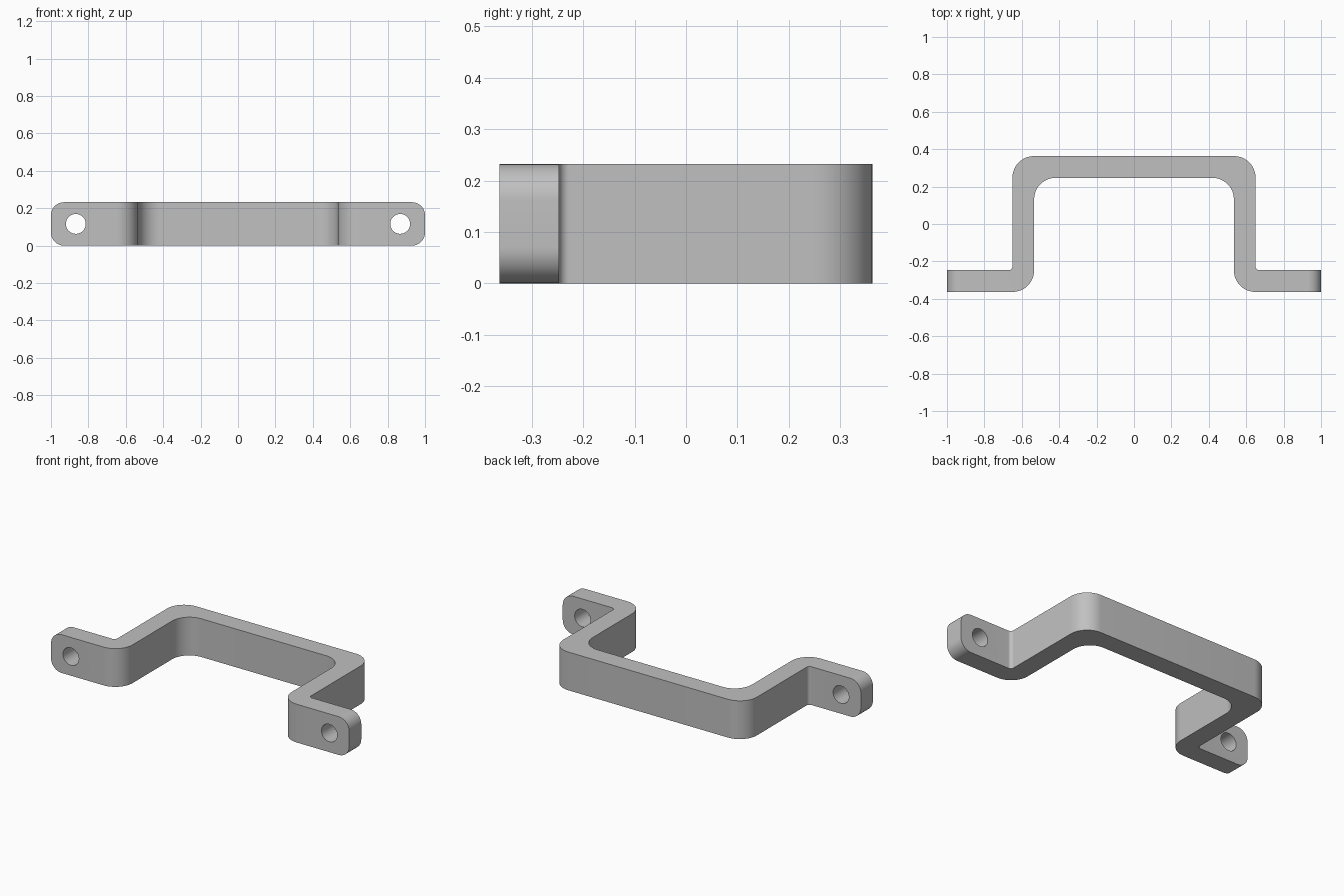
import bpy, bmesh, math
from mathutils import Vector

if "Cube" in bpy.data.objects:
    bpy.data.objects.remove(bpy.data.objects["Cube"])

HEIGHT = 0.232
HALF_DEPTH = 0.363
THICK = 0.116
LEG_X = 0.65
HOLE_X = 0.867
HOLE_R = 0.053
BEND_R = 0.115
INNER_X = LEG_X - THICK


def fillet(prev, corner, nxt, radius, steps):
    """Arc points that round a right-angle corner."""
    c = Vector(corner)
    a = (Vector(prev) - c).normalized() * radius
    b = (Vector(nxt) - c).normalized() * radius
    arc = []
    for i in range(steps + 1):
        t = math.pi / 2 * i / steps
        arc.append(c + a * (1 - math.sin(t)) + b * (1 - math.cos(t)))
    return arc


# Bent strip outline, right half, with a radius at each corner
half = [
    ((LEG_X, HALF_DEPTH), BEND_R),
    ((LEG_X, THICK - HALF_DEPTH), 0.02),
    ((1, THICK - HALF_DEPTH), 0),
    ((1, -HALF_DEPTH), 0),
    ((INNER_X, -HALF_DEPTH), BEND_R),
    ((INNER_X, HALF_DEPTH - THICK), BEND_R),
]
corners = half + [((-x, y), r) for (x, y), r in reversed(half)]
outline = []
for i, (point, radius) in enumerate(corners):
    if radius:
        before = corners[i - 1][0]
        after = corners[(i + 1) % len(corners)][0]
        outline += fillet(before, point, after, radius, 12)
    else:
        outline.append(Vector(point))

# Extrude the strip upward
bm = bmesh.new()
base = bm.faces.new([bm.verts.new((p.x, p.y, 0)) for p in outline])
top = bmesh.ops.extrude_face_region(bm, geom=[base])
moved = [v for v in top["geom"] if isinstance(v, bmesh.types.BMVert)]
bmesh.ops.translate(bm, verts=moved, vec=(0, 0, HEIGHT))
bmesh.ops.recalc_face_normals(bm, faces=bm.faces)

# Round the free ends of both mounting tabs
ends = [e for e in bm.edges
        if all(abs(v.co.x) > 0.99 for v in e.verts)
        and abs(e.verts[0].co.z - e.verts[1].co.z) < 0.001]
bmesh.ops.bevel(bm, geom=ends, offset=0.07, offset_type='OFFSET',
                segments=12, profile=0.5, affect='EDGES')
mesh = bpy.data.meshes.new("pull_handle")
bm.to_mesh(mesh)
bm.free()
handle = bpy.data.objects.new("pull_handle", mesh)
bpy.context.collection.objects.link(handle)

# Flat grey metal
metal = bpy.data.materials.new("grey_metal")
metal.use_nodes = True
colour = (0.53, 0.53, 0.53, 1)
metal.diffuse_color = colour
metal.node_tree.nodes["Principled BSDF"].inputs["Base Color"].default_value = colour
mesh.materials.append(metal)

# Screw holes through the tabs
bpy.context.view_layer.objects.active = handle
for side in (-1, 1):
    bpy.ops.mesh.primitive_cylinder_add(
        vertices=48, radius=HOLE_R, depth=THICK * 3,
        location=(side * HOLE_X, THICK / 2 - HALF_DEPTH, HEIGHT / 2),
        rotation=(math.pi / 2, 0, 0))
    cutter = bpy.context.object
    cutter.name = "hole_cutter"
    cutter.hide_render = True
    cutter.data.materials.append(metal)
    cut = handle.modifiers.new("screw_hole", 'BOOLEAN')
    cut.operation = 'DIFFERENCE'
    cut.solver = 'EXACT'
    cut.object = cutter
    bpy.context.view_layer.objects.active = handle
    bpy.ops.object.modifier_apply(modifier=cut.name)
    bpy.data.objects.remove(cutter)

# Smooth bends, crisp rims
bpy.ops.object.select_all(action='DESELECT')
handle.select_set(True)
bpy.context.view_layer.objects.active = handle
bpy.ops.object.shade_smooth_by_angle(angle=math.radians(30))
